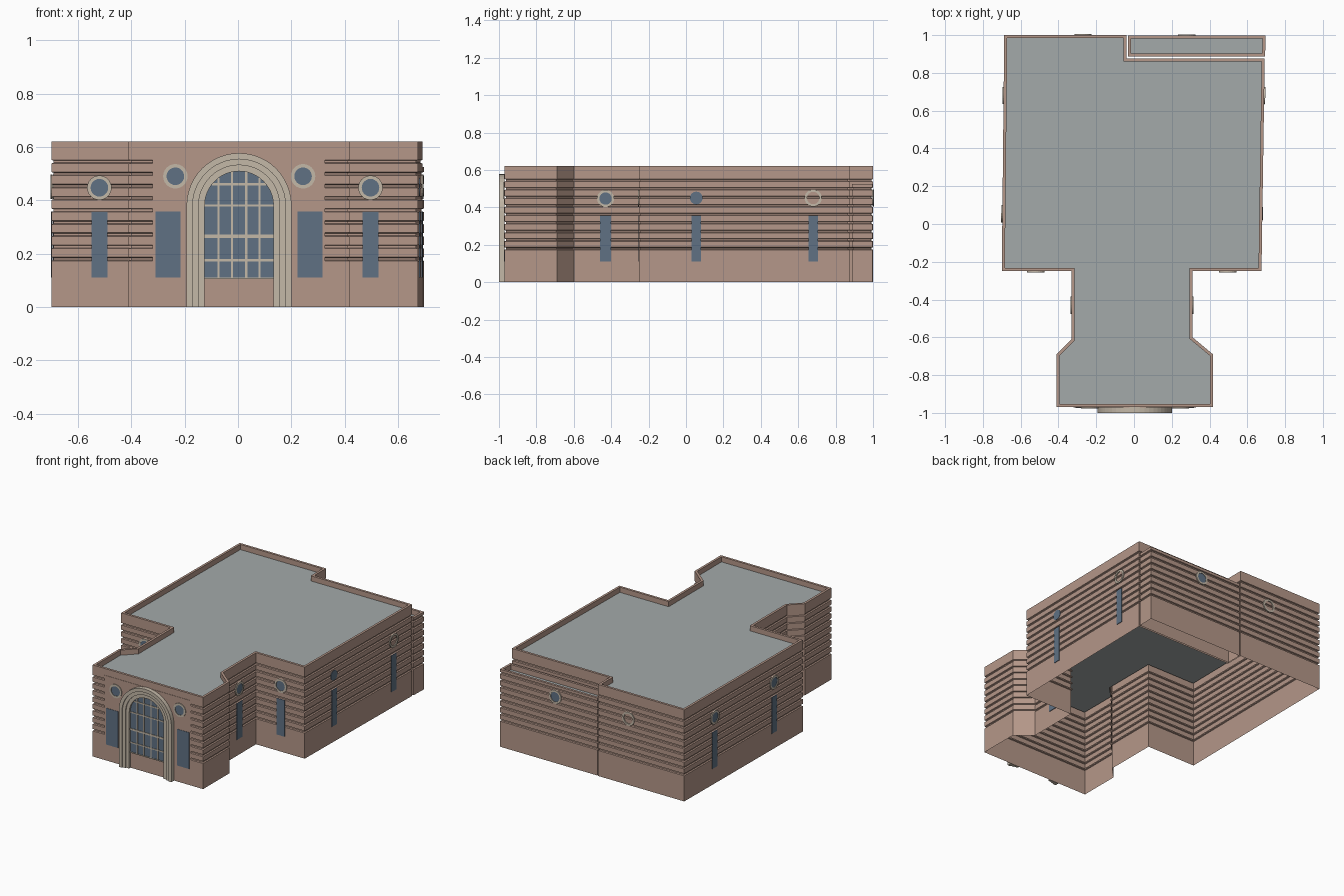
import bpy, math
from mathutils import Vector

if "Cube" in bpy.data.objects:
    bpy.data.objects.remove(bpy.data.objects["Cube"])


def material(name, rgb):
    m = bpy.data.materials.new(name)
    m.diffuse_color = (*rgb, 1)
    m.use_nodes = True
    m.node_tree.nodes["Principled BSDF"].inputs["Base Color"].default_value = m.diffuse_color
    return m


BRICK = material("brick", (0.46, 0.31, 0.25))
ROOF = material("roof grey", (0.37, 0.40, 0.40))
GLASS = material("blue glass", (0.115, 0.165, 0.23))
STONE = material("pale stone", (0.55, 0.48, 0.39))


def make(name, verts, faces, mats, slots=None):
    me = bpy.data.meshes.new(name)
    me.from_pydata([tuple(v) for v in verts], [], faces)
    for m in mats:
        me.materials.append(m)
    if slots:
        for p, s in zip(me.polygons, slots):
            p.material_index = s
    ob = bpy.data.objects.new(name, me)
    bpy.context.collection.objects.link(ob)
    return ob


def inset(loop, d):
    """Move every edge of a counter-clockwise outline inwards by d."""
    out = []
    for i, p in enumerate(loop):
        p = Vector(p)
        a = (p - Vector(loop[i - 1])).normalized()
        b = (Vector(loop[(i + 1) % len(loop)]) - p).normalized()
        na, nb = Vector((-a.y, a.x)), Vector((-b.y, b.x))
        out.append(p + (na + nb) * (d / (1 + na.dot(nb))))
    return out


def shell(name, loop, top, grooves, floor_depth=0.035):
    """Open-bottomed walls with horizontal grooves, a parapet and a flat roof."""
    profile = [(0, 0)]
    for i in range(grooves):
        z = 0.18 + 0.0456 * i
        profile += [(z - 0.007, 0), (z - 0.004, 0.008), (z + 0.004, 0.008), (z + 0.007, 0)]
    profile += [(top, 0), (top, 0.016), (top - floor_depth, 0.016)]
    n, verts, faces = len(loop), [], []
    for z, d in profile:
        verts += [(p[0], p[1], z) for p in inset(loop, d)]
    for r in range(len(profile) - 1):
        for i in range(n):
            j = (i + 1) % n
            faces.append((r * n + i, r * n + j, (r + 1) * n + j, (r + 1) * n + i))
    slots = [0] * len(faces) + [1]
    faces.append(tuple((len(profile) - 1) * n + i for i in range(n)))
    make(name, verts, faces, [BRICK, ROOF], slots)


def frame(edge, c):
    """Local wall frame at c: u runs right, z up, d outwards from the wall."""
    a, b = Vector(edge[0]), Vector(edge[1])
    t = (b - a).normalized()
    nrm = Vector((t.y, -t.x))
    o = a + t * (Vector(c) - a).dot(t)

    def place(u, z, d):
        p = o + t * u + nrm * d
        return (p.x, p.y, z)
    return place


def plate(name, place, pts, d, mat):
    n = len(pts)
    verts = [place(u, z, 0) for u, z in pts] + [place(u, z, d) for u, z in pts]
    faces = [tuple(range(n, 2 * n))]
    faces += [(i, (i + 1) % n, n + (i + 1) % n, n + i) for i in range(n)]
    make(name, verts, faces, [mat])


def rect(u0, u1, z0, z1):
    return [(u0, z0), (u1, z0), (u1, z1), (u0, z1)]


def circle(r, z, n=24):
    return [(r * math.cos(2 * math.pi * i / n), z + r * math.sin(2 * math.pi * i / n)) for i in range(n)]


def arch(r, z0, spring, n=24):
    arc = [(r * math.cos(math.pi * i / n), spring + r * math.sin(math.pi * i / n)) for i in range(n + 1)]
    return [(r, z0)] + arc + [(-r, z0)]


def band(name, place, outer, inner, d, mat, closed=True):
    """Raised strip between two matching paths."""
    n = len(outer)
    verts = [place(u, z, h) for path, h in ((outer, 0), (outer, d), (inner, d), (inner, 0)) for u, z in path]
    faces = []
    for i in range(n if closed else n - 1):
        j = (i + 1) % n
        faces += [(k * n + i, k * n + j, (k + 1) * n + j, (k + 1) * n + i) for k in range(3)]
    if not closed:
        faces += [(0, n, 2 * n, 3 * n), (4 * n - 1, 3 * n - 1, 2 * n - 1, n - 1)]
    make(name, verts, faces, [mat])


def round_window(edge, c, z, glass=True, ring=True):
    f = frame(edge, c)
    if glass:
        plate("round_window_glass", f, circle(0.034, z), 0.003, GLASS)
    if ring:
        band("round_window_ring", f, circle(0.046, z), circle(0.033, z), 0.006, STONE)


def tall_window(edge, c, width):
    plate("tall_window", frame(edge, c), rect(-width / 2, width / 2, 0.11, 0.357), 0.004, GLASS)


# Main building and low rear annex
main = [(-0.41, -0.97), (0.418, -0.97), (0.418, -0.69), (0.31, -0.60), (0.31, -0.25),
        (0.675, -0.25), (0.692, 0.875), (-0.04, 0.875), (-0.04, 1.0), (-0.687, 1.0),
        (-0.70, -0.25), (-0.33, -0.25), (-0.33, -0.61), (-0.41, -0.69)]
annex = [(-0.033, 0.887), (0.694, 0.887), (0.697, 0.997), (-0.033, 0.997)]
shell("main_building", main, 0.62, 9)
shell("rear_annex", annex, 0.525, 8)


def wall(i):
    return (main[i], main[(i + 1) % len(main)])


front, neck_r, wing_r, side_r = wall(0), wall(3), wall(4), wall(5)
back, side_l, wing_l, neck_l = wall(8), wall(9), wall(10), wall(11)

# Smooth middle of the front wall
plate("front_panel", frame(front, (0, -0.97)), rect(-0.32, 0.327, 0.165, 0.575), 0.002, BRICK)

# Front windows
for x, xr in ((-0.235, -0.262), (0.244, 0.27)):
    round_window(front, (x, -0.97), 0.49)
    tall_window(front, (xr, -0.97), 0.093)

# Windows on wings and neck
for edge, c in ((wing_l, (-0.52, -0.25)), (wing_r, (0.497, -0.25)),
                (neck_r, (0.31, -0.43)), (neck_l, (-0.33, -0.43))):
    round_window(edge, c, 0.447)
    tall_window(edge, c, 0.06)

# Side windows
for edge, x in ((side_r, 0.68), (side_l, -0.69)):
    for y in (0.055, 0.68):
        tall_window(edge, (x, y), 0.052)
round_window(side_r, (0.68, 0.055), 0.45, ring=False)
round_window(side_r, (0.69, 0.68), 0.45, glass=False)
round_window(side_l, (-0.69, 0.055), 0.45)
round_window(side_l, (-0.69, 0.68), 0.45)

# Rear round windows
round_window((annex[2], annex[3]), (0.28, 0.997), 0.45)
round_window(back, (-0.27, 1.0), 0.45, glass=False)

# Entrance arch: three stepped bands
f = frame(front, (0.004, -0.97))
SPRING, R = 0.38, 0.129
for ro, ri, d in ((0.197, 0.174, 0.03), (0.174, 0.152, 0.023), (0.152, R, 0.016)):
    band("arch_band", f, arch(ro, 0, SPRING), arch(ri, 0, SPRING), d, STONE, closed=False)

# Arched window with glazing bars
plate("arched_window", f, arch(R, 0.105, SPRING), 0.004, GLASS)
for u in (-0.077, -0.027, 0.027, 0.077):
    top = SPRING + math.sqrt(R * R - u * u)
    plate("vertical_bar", f, rect(u - 0.004, u + 0.004, 0.105, top), 0.007, STONE)
for z, h in ((0.108, 0.003), (0.175, 0.004), (0.265, 0.006), (0.38, 0.004), (0.46, 0.004)):
    w = math.sqrt(R * R - max(0, z - SPRING) ** 2)
    plate("horizontal_bar", f, rect(-w, w, z - h, z + h), 0.0075, STONE)
